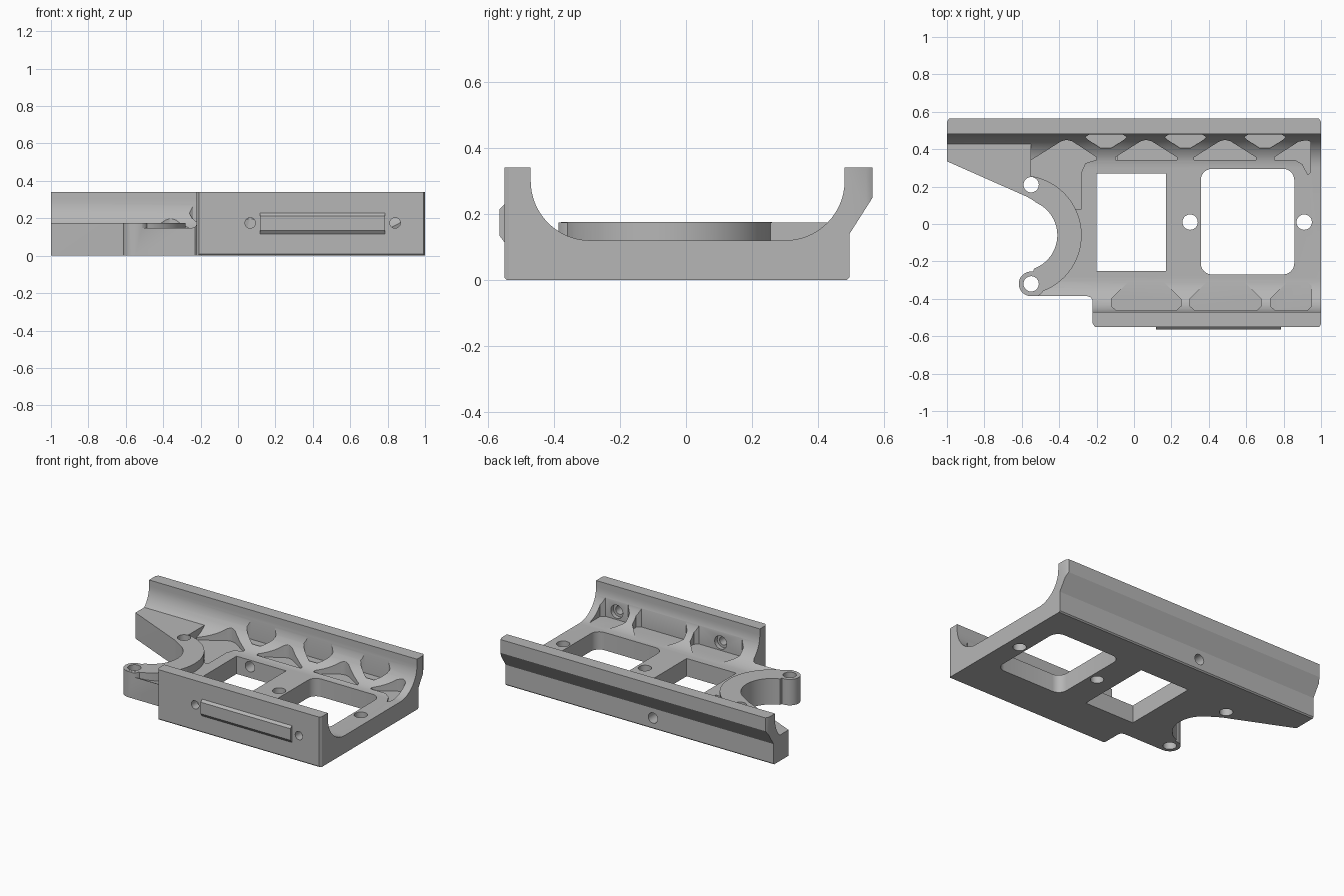
import bpy, bmesh, math
from mathutils import Matrix

if "Cube" in bpy.data.objects:
    bpy.data.objects.remove(bpy.data.objects["Cube"])

grey = bpy.data.materials.new("machined grey")
grey.diffuse_color = (0.47, 0.47, 0.47, 1)
grey.use_nodes = True
grey.node_tree.nodes["Principled BSDF"].inputs["Base Color"].default_value = grey.diffuse_color


def prism(name, pts, lo, hi, axis="z"):
    """Extrude a 2D outline: (x, y) along z, or (y, z) along x."""
    bm = bmesh.new()
    co = [(p[0], p[1], lo) if axis == "z" else (lo, p[0], p[1]) for p in pts]
    face = bm.faces.new([bm.verts.new(c) for c in co])
    res = bmesh.ops.extrude_face_region(bm, geom=[face])
    d = hi - lo
    bmesh.ops.translate(bm, vec=(0, 0, d) if axis == "z" else (d, 0, 0),
                        verts=[v for v in res["geom"] if isinstance(v, bmesh.types.BMVert)])
    bmesh.ops.recalc_face_normals(bm, faces=bm.faces)
    me = bpy.data.meshes.new(name)
    bm.to_mesh(me)
    bm.free()
    me.materials.append(grey)
    ob = bpy.data.objects.new(name, me)
    bpy.context.collection.objects.link(ob)
    return ob


def arc(cx, cy, r, a0, a1, n):
    return [(cx + r * math.cos(math.radians(a0 + (a1 - a0) * i / n)),
             cy + r * math.sin(math.radians(a0 + (a1 - a0) * i / n))) for i in range(n + 1)]


def disc(name, x, y, r, lo, hi, n=32):
    return prism(name, arc(x, y, r, 0, 360, n)[:-1], lo, hi)


def y_hole(name, x, z, r, y0, y1):
    ob = disc(name, 0, 0, r, 0, y1 - y0, 24)
    ob.data.transform(Matrix.Translation((x, y0, z)) @ Matrix.Rotation(-math.pi / 2, 4, "X"))
    return ob


def rounded(x0, x1, y0, y1, r):
    return (arc(x1 - r, y1 - r, r, 0, 90, 6) + arc(x0 + r, y1 - r, r, 90, 180, 6)
            + arc(x0 + r, y0 + r, r, 180, 270, 6) + arc(x1 - r, y0 + r, r, 270, 360, 6))


def combine(tool, op):
    m = tray.modifiers.new("cut", "BOOLEAN")
    m.operation, m.solver, m.object = op, "EXACT", tool
    bpy.context.view_layer.update()
    new = bpy.data.meshes.new_from_object(tray.evaluated_get(bpy.context.evaluated_depsgraph_get()))
    tray.modifiers.clear()
    tray.data = new
    bpy.data.objects.remove(tool)


# Trough cross-section swept along the length
section = [(-0.55, 0.008), (-0.542, 0), (0.487, 0), (0.495, 0.008), (0.495, 0.14),
           (0.565, 0.25), (0.565, 0.34), (0.48, 0.34)]
section += arc(0.30, 0.30, 0.18, 0, -90, 16) + arc(-0.29, 0.30, 0.18, -90, -180, 16)
section += [(-0.47, 0.34), (-0.55, 0.34)]
tray = prism("tray_body", section, -1.1, 1.1, "x")

# Scooped pockets in the front wall, separated by tall ribs
for i, (a, b) in enumerate([(-0.12, 0.25), (0.30, 0.68), (0.73, 0.95)]):
    right = [(b, -0.40), (b - 0.10, -0.30)] if i < 2 else [(b, -0.33), (b - 0.03, -0.30)]
    combine(prism("front_pocket", [(a + 0.025, -0.462), (b - 0.025, -0.462), (b, -0.44)] + right
                  + [(a + 0.10, -0.30), (a + 0.02, -0.38), (a, -0.40), (a, -0.44)],
                  0.1215, 0.6), "DIFFERENCE")

# Back wall: upper pockets and triangular floor pockets in a zigzag
for x in (-0.15, 0.275, 0.70):
    combine(prism("upper_pocket", [(x - 0.09, 0.478), (x - 0.11, 0.465), (x - 0.095, 0.45),
                                   (x - 0.03, 0.407), (x + 0.03, 0.407), (x + 0.095, 0.45),
                                   (x + 0.11, 0.465), (x + 0.09, 0.478)], 0.145, 0.6), "DIFFERENCE")
for x in (0.065, 0.487):
    combine(prism("floor_pocket", [(x - 0.165, 0.343), (x + 0.165, 0.343), (x + 0.165, 0.357),
                                   (x + 0.03, 0.442), (x, 0.45), (x - 0.03, 0.442),
                                   (x - 0.165, 0.357)], 0.108, 0.6), "DIFFERENCE")
combine(prism("end_pocket", [(0.75, 0.343), (0.86, 0.343), (0.90, 0.32), (0.93, 0.262),
                             (0.945, 0.28), (0.945, 0.44), (0.92, 0.448), (0.88, 0.44),
                             (0.75, 0.357)], 0.108, 0.6), "DIFFERENCE")
combine(prism("ring_pocket", [(-0.28, 0.08), (-0.28, 0.28), (-0.26, 0.325), (-0.20, 0.343),
                              (-0.20, 0.357), (-0.33, 0.442), (-0.36, 0.45), (-0.39, 0.442),
                              (-0.60, 0.31), (-0.60, 0.08)], 0.108, 0.6), "DIFFERENCE")

# Raised half ring, lug and arm
combine(disc("half_ring", -0.60, -0.06, 0.32, 0.02, 0.175, 64), "UNION")
combine(disc("lug", -0.55, -0.32, 0.075, 0.03, 0.174), "UNION")
combine(prism("arm", [(-1.2, -0.1), (-0.55, -0.1), (-0.55, 0.46), (-1.2, 0.46)], 0.025, 0.1745), "UNION")

# Trim everything to the plan outline
plan = [(-1, 0.335), (-0.575, 0.147), (-0.545, 0.13)]
plan += arc(-0.60, -0.06, 0.19, 65, -70, 28) + arc(-0.55, -0.32, 0.066, 80, 270, 20)
plan += [(-0.25, -0.386), (-0.23, -0.393), (-0.222, -0.41), (-0.222, -0.53), (-0.202, -0.56),
         (0.985, -0.56), (1, -0.535), (1, 0.545), (0.98, 0.58), (-0.98, 0.58), (-1, 0.545)]
combine(prism("plan_trim", plan, -0.1, 0.6), "INTERSECT")

# Windows and vertical holes
combine(prism("small_window", [(-0.2, -0.25), (0.17, -0.25), (0.17, 0.27), (-0.2, 0.27)],
              -0.1, 0.6), "DIFFERENCE")
combine(prism("large_window", rounded(0.357, 0.857, -0.27, 0.295, 0.06), -0.1, 0.6), "DIFFERENCE")
for x, y in [(-0.55, 0.21), (-0.55, -0.32), (0.30, 0.01), (0.91, 0.01)]:
    combine(disc("bolt_hole", x, y, 0.041, -0.1, 0.6), "DIFFERENCE")

# Front wall screw holes with counterbores, and the back wall hole
for x in (0.065, 0.84):
    combine(y_hole("screw_hole", x, 0.175, 0.028, -0.6, -0.4), "DIFFERENCE")
    combine(y_hole("counterbore", x, 0.175, 0.045, -0.49, -0.4), "DIFFERENCE")
combine(y_hole("back_hole", -0.1, 0.075, 0.035, 0.2, 0.6), "DIFFERENCE")

# Bevelled raised bar on the front wall
bar = prism("front_bar", [(-0.545, 0.115), (-0.545, 0.228), (-0.55, 0.228), (-0.565, 0.213),
                          (-0.565, 0.135), (-0.55, 0.115)], 0.117, 0.787, "x")

for ob in (tray, bar):
    bpy.ops.object.select_all(action="DESELECT")
    ob.select_set(True)
    bpy.context.view_layer.objects.active = ob
    bpy.ops.object.shade_smooth_by_angle(angle=math.radians(30))
